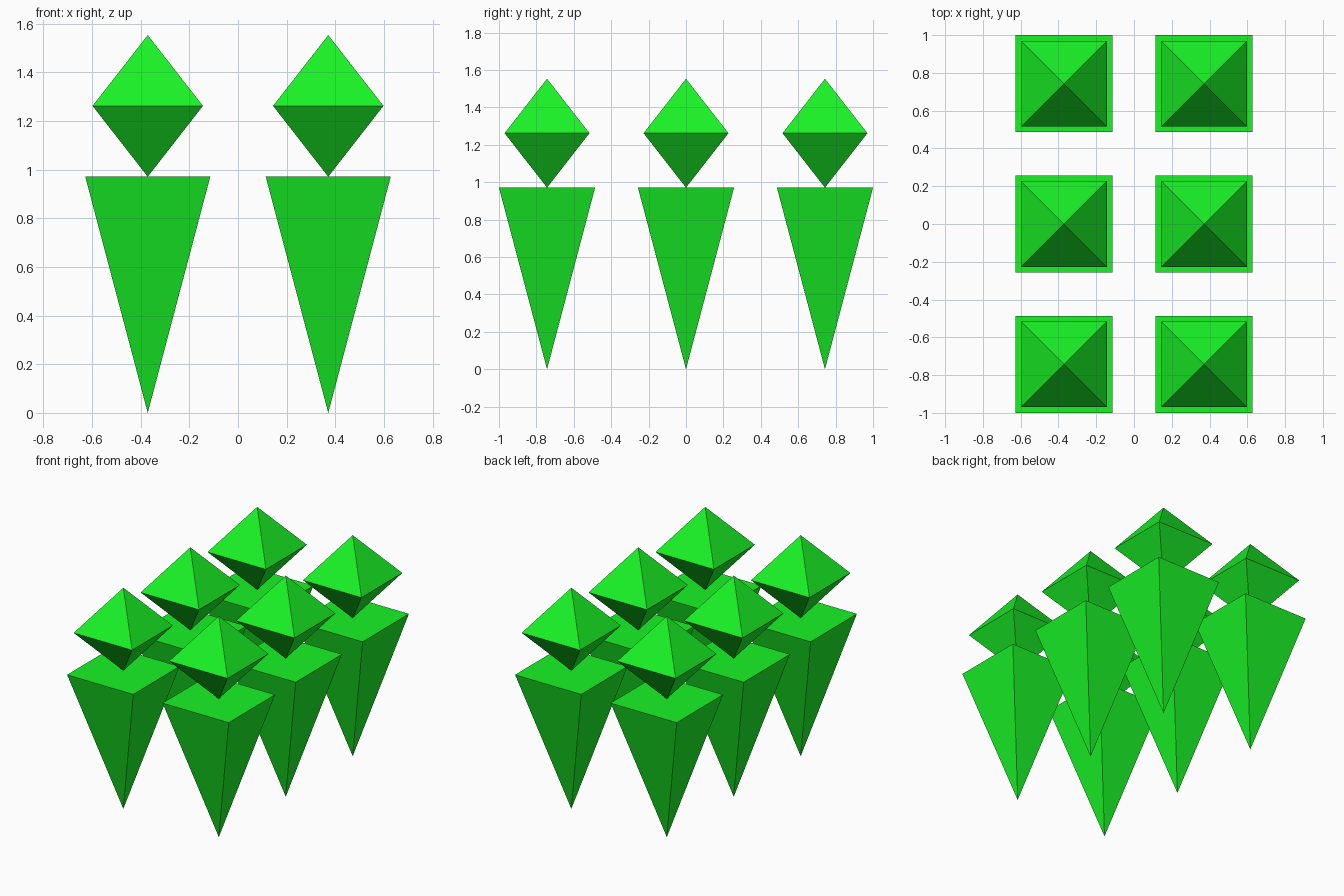
import bpy, bmesh, math
from mathutils import Matrix

if "Cube" in bpy.data.objects:
    bpy.data.objects.remove(bpy.data.objects["Cube"])

green = bpy.data.materials.new("bright_green")
green.diffuse_color = (0.01, 0.9, 0.02, 1)
green.use_nodes = True
green.node_tree.nodes["Principled BSDF"].inputs["Base Color"].default_value = green.diffuse_color


def stacked_cones(name, sections, cap):
    """Four-sided solid from (z, half_width) sections, axis-aligned in plan."""
    bm = bmesh.new()
    for (z0, w0), (z1, w1) in zip(sections, sections[1:]):
        place = Matrix.Translation((0, 0, (z0 + z1) / 2)) @ Matrix.Rotation(math.pi / 4, 4, 'Z')
        bmesh.ops.create_cone(bm, segments=4, cap_ends=cap, depth=z1 - z0,
                              radius1=w0 * math.sqrt(2), radius2=w1 * math.sqrt(2),
                              matrix=place)
    bmesh.ops.remove_doubles(bm, verts=bm.verts, dist=0.0005)
    bmesh.ops.recalc_face_normals(bm, faces=bm.faces)
    mesh = bpy.data.meshes.new(name)
    bm.to_mesh(mesh)
    bm.free()
    mesh.materials.append(green)
    return mesh


TOP = 0.971
# Tall inverted pyramid with a flat lid
spike = stacked_cones("spike", [(0, 0), (TOP, 0.257)], True)
# Octahedral gem balanced on the lid
gem = stacked_cones("gem", [(TOP, 0), (1.262, 0.227), (1.553, 0)], False)

# Two by three grid of spikes and gems
for x in (-0.371, 0.371):
    for y in (-0.743, 0, 0.743):
        for mesh in (spike, gem):
            obj = bpy.data.objects.new(mesh.name, mesh)
            obj.location = (x, y, 0)
            bpy.context.collection.objects.link(obj)
